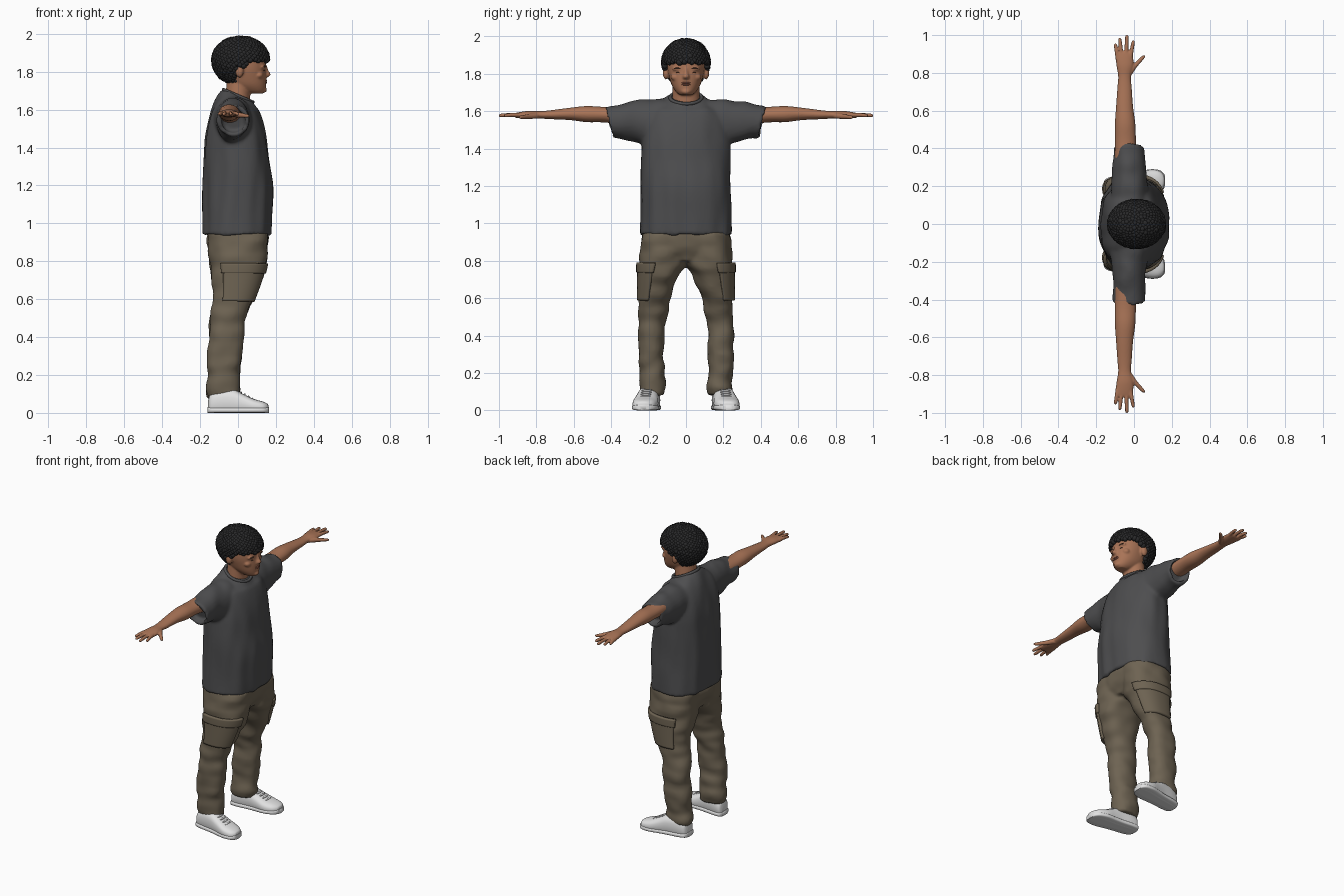
import bpy, bmesh, math
from mathutils import Vector, noise

cube = bpy.data.objects.get("Cube")
if cube:
    bpy.data.objects.remove(cube, do_unlink=True)


def material(name, r, g, b):
    m = bpy.data.materials.new(name)
    m.use_nodes = True
    m.diffuse_color = (r, g, b, 1)
    node = next(n for n in m.node_tree.nodes if n.type == 'BSDF_PRINCIPLED')
    node.inputs["Base Color"].default_value = (r, g, b, 1)
    node.inputs["Roughness"].default_value = 0.8
    return m


SKIN = material("warm skin", .40, .175, .095)
LIP = material("lip brown", .28, .10, .065)
HAIR = material("black hair", .022, .022, .023)
BROW = material("brow brown", .10, .045, .028)
SHIRT = material("charcoal cotton", .075, .075, .078)
CLOTH = material("khaki cloth", .155, .125, .085)
WHITE = material("shoe white", .76, .76, .76)


def refine(rings, k=6):
    """Catmull-Rom smoothing between (t, c1, c2, r1, r2[, tilt]) stations."""
    rings = [tuple(r) + (0,) * (6 - len(r)) for r in rings]
    out = []
    for i in range(len(rings) - 1):
        a, b, c, d = (rings[max(0, min(len(rings) - 1, i + j))] for j in (-1, 0, 1, 2))
        for j in range(k):
            u = j / k
            out.append(tuple(q + .5 * u * (r - p + u * (2*p - 5*q + 4*r - s + u * (3*(q - r) + s - p)))
                             for p, q, r, s in zip(a, b, c, d)))
    return out + [rings[-1]]


def ring_point(ring, th, axis, p=2, off=0):
    t, c1, c2, r1, r2, tilt = ring
    c, s = math.cos(th), math.sin(th)
    u = (r1 + off) * math.copysign(abs(c) ** (2 / p), c)
    v = (r2 + off) * math.copysign(abs(s) ** (2 / p), s)
    t += tilt * (u if axis == 'z' else v)
    return Vector({'z': (c1 + u, c2 + v, t), 'y': (c1 + u, t, c2 + v), 'x': (t, c1 + u, c2 + v)}[axis])


def loft(bm, rings, axis='z', side=1, p=2, n=40, recess=0):
    """Closed tube through the stations; recess hollows the last end."""
    rings = refine(rings)
    if recess:
        t, c1, c2, r1, r2, tilt = rings[-1]
        rings += [(t, c1, c2, r1 - .02, r2 - .02, tilt),
                  (t + recess, c1, c2, r1 - .022, r2 - .022, tilt)]
    rows = []
    for ring in rings:
        row = []
        for i in range(n):
            co = ring_point(ring, math.tau * i / n, axis, p)
            co.y *= side
            row.append(bm.verts.new(co))
        rows.append(row)
    for a, b in zip(rows, rows[1:]):
        for i in range(n):
            bm.faces.new((a[i], a[(i + 1) % n], b[(i + 1) % n], b[i]))
    bm.faces.new(rows[0])
    bm.faces.new(rows[-1])


def ball(bm, centre, radii, sub=3):
    res = bmesh.ops.create_icosphere(bm, subdivisions=sub, radius=1)
    for v in res["verts"]:
        v.co = Vector(centre) + Vector([a * b for a, b in zip(v.co, radii)])


def finish(name, bm, mat, voxel=0, folds=0, freq=(1, 1, 1), smooth=3):
    bmesh.ops.recalc_face_normals(bm, faces=bm.faces)
    bm.normal_update()
    if folds:
        for v in bm.verts:
            v.co += v.normal * folds * noise.noise(Vector([a * f for a, f in zip(v.co, freq)]))
    for f in bm.faces:
        f.smooth = True
    me = bpy.data.meshes.new(name)
    bm.to_mesh(me)
    bm.free()
    me.materials.append(mat)
    ob = bpy.data.objects.new(name, me)
    bpy.context.collection.objects.link(ob)
    if voxel:
        rm = ob.modifiers.new("fuse", 'REMESH')
        rm.mode, rm.voxel_size, rm.use_smooth_shade = 'VOXEL', voxel, True
        sm = ob.modifiers.new("soften", 'SMOOTH')
        sm.factor, sm.iterations = .5, smooth
    return ob


# Head with neck, nose, brow ridge, chin and ears
bm = bmesh.new()
loft(bm, [(1.685, .095, 0, .035, .03), (1.70, .075, 0, .068, .05), (1.73, .052, 0, .096, .072),
          (1.77, .038, 0, .112, .087), (1.81, .033, 0, .115, .097), (1.85, .028, 0, .12, .1),
          (1.90, .02, 0, .12, .1), (1.95, .01, 0, .08, .07)], p=2.2)
loft(bm, [(1.58, -.015, 0, .075, .085), (1.66, -.003, 0, .066, .074), (1.78, .01, 0, .066, .07)])
loft(bm, [(1.83, .142, 0, .012, .01), (1.805, .148, 0, .014, .011), (1.785, .152, 0, .021, .018),
          (1.772, .144, 0, .016, .017)], n=20)
ball(bm, (.133, 0, 1.705), (.02, .026, .017))
for s in (1, -1):
    ball(bm, (.125, s * .04, 1.826), (.021, .034, .011))
    ball(bm, (.11, s * .055, 1.782), (.024, .026, .02))
    ball(bm, (.008, s * .107, 1.803), (.022, .017, .034))
finish("head", bm, SKIN, .006, smooth=2)

bm = bmesh.new()
for dz in (.005, -.005):
    ball(bm, (.143, 0, 1.747 + dz), (.011, .024, .006))
finish("lips", bm, LIP)
bm = bmesh.new()
for s in (1, -1):
    ball(bm, (.138, s * .042, 1.828), (.009, .024, .005))
    ball(bm, (.137, s * .039, 1.806), (.005, .014, .003))
finish("brows_and_eyes", bm, BROW)

# Curly hair: small curls spread evenly over the scalp above the hairline
bm = bmesh.new()
COUNT = 850
for i in range(COUNT):
    h = 1 - 2 * (i + .5) / COUNT
    r, a = math.sqrt(1 - h * h), i * 2.39996
    x = .014 + .140 * r * math.cos(a)
    y = .117 * r * math.sin(a)
    z = 1.862 + h * (.113 if h > 0 else .125)
    line = 1.86 if x > .05 else 1.83 if x > -.01 else 1.74
    if z > line:
        size = .017 + .004 * noise.noise(Vector((x, y, z)) * 90)
        ball(bm, (x, y, z), (size,) * 3, 2)
finish("curly_hair", bm, HAIR)

# T-shirt: hollow-hemmed body fused with both sleeves
bm = bmesh.new()
loft(bm, [(1.675, 0, 0, .08, .083, -.4), (1.65, -.003, 0, .1, .125, -.3), (1.615, -.01, 0, .122, .185, -.1),
          (1.55, -.013, 0, .142, .22), (1.45, -.011, 0, .161, .234), (1.35, -.006, 0, .172, .237),
          (1.2, .002, 0, .185, .238), (1.05, -.003, 0, .185, .242), (.937, -.007, 0, .183, .247)],
     p=2.3, n=72, recess=.04)
for s in (1, -1):
    loft(bm, [(.08, -.02, 1.55, .11, .11), (.2, -.024, 1.542, .098, .122), (.3, -.026, 1.547, .088, .103),
              (.41, -.024, 1.541, .083, .083, .25)], 'y', s, recess=-.04)
finish("tee_shirt", bm, SHIRT, .011, .011, (13, 13, 3.5), 2)

bpy.ops.mesh.primitive_torus_add(major_radius=.084, minor_radius=.0095, major_segments=48, minor_segments=10,
                                 location=(.001, 0, 1.672), rotation=(0, .4, 0))
collar = bpy.context.object
collar.name = "shirt_collar"
collar.data.materials.append(SHIRT)
bpy.ops.object.shade_smooth()

# Trousers: seat and two legs fused
LEG = [(.95, 0, .117, .158, .117), (.80, 0, .124, .149, .125), (.72, -.005, .143, .135, .107),
       (.60, -.022, .168, .108, .083), (.50, -.052, .178, .094, .073), (.40, -.062, .189, .089, .068),
       (.25, -.072, .185, .088, .069), (.17, -.075, .181, .08, .067), (.12, -.078, .181, .086, .071),
       (.08, -.078, .18, .078, .066)]
bm = bmesh.new()
loft(bm, [(1.0, 0, 0, .15, .22), (.92, 0, 0, .16, .235), (.85, 0, 0, .15, .225), (.80, 0, 0, .12, .15)], p=2.4)
for s in (1, -1):
    loft(bm, LEG, side=s, p=2.3, n=56)
finish("cargo_trousers", bm, CLOTH, .011, .013, (9, 9, 16), 2)


# Cargo pocket panels follow the leg surface
def panel(name, side, low, high, off, first, last):
    bm = bmesh.new()
    rows = []
    for ring in refine(LEG, 10):
        if low < ring[0] < high:
            row = []
            for i in range(19):
                co = ring_point(ring, math.radians(first + (last - first) * i / 18), 'z', 2.3, off)
                co.y *= side
                row.append(bm.verts.new(co))
            rows.append(row)
    for a, b in zip(rows, rows[1:]):
        for i in range(18):
            bm.faces.new((a[i], a[i + 1], b[i + 1], b[i]))
    ob = finish(name, bm, CLOTH)
    mod = ob.modifiers.new("thickness", 'SOLIDIFY')
    mod.thickness, mod.offset = .022, 0


FINGERS = [(-.086, -.098, .955), (-.064, -.075, .985), (-.042, -.038, 1.0), (-.02, -.004, .972)]
for side, s in (("left", 1), ("right", -1)):
    panel(side + "_cargo_pocket", s, .58, .75, 0, 18, 118)
    panel(side + "_pocket_flap", s, .73, .795, .005, 14, 122)

    # Arm, palm, fingers and thumb
    bm = bmesh.new()
    loft(bm, [(.28, -.04, 1.575, .06, .055), (.43, -.045, 1.581, .056, .042), (.53, -.047, 1.584, .054, .043),
              (.62, -.05, 1.585, .045, .033), (.72, -.05, 1.581, .038, .024), (.78, -.05, 1.58, .034, .02),
              (.84, -.048, 1.58, .045, .021), (.90, -.052, 1.578, .046, .015), (.915, -.052, 1.577, .04, .01)],
         'y', s)
    for base, tip, end in FINGERS:
        mid = (base + tip) / 2
        loft(bm, [(.87, base, 1.579, .0115, .012), (.5 * (.87 + end), mid, 1.58, .0105, .011),
                  (end - .008, tip, 1.577, .009, .009), (end, tip, 1.576, .004, .004)], 'y', s, n=14)
    loft(bm, [(.79, -.03, 1.576, .018, .015), (.835, .003, 1.572, .016, .014), (.865, .03, 1.569, .015, .011),
              (.885, .048, 1.567, .012, .009), (.893, .054, 1.567, .005, .004)], 'y', s, n=16)
    finish(side + "_arm", bm, SKIN, .005, smooth=1)

    # Sneaker: upper, sole slab and laces
    shape = [(-.158, .06, .028), (-.145, .10, .048), (-.10, .125, .056), (-.03, .125, .058), (.02, .103, .062),
             (.08, .075, .068), (.13, .06, .058), (.155, .048, .036), (.161, .035, .015)]
    bm = bmesh.new()
    loft(bm, [(x, .207 + .13 * x, top * .46, w, top * .54) for x, top, w in shape], 'x', s, p=2.6, n=24)
    loft(bm, [(x * 1.02, .207 + .13 * x, .015, w + .004, .015) for x, top, w in shape], 'x', s, p=4, n=24)
    for v in bm.verts:
        v.co.z = max(v.co.z, 0)
    for i in range(4):
        x = .015 + .02 * i
        ball(bm, (x, s * (.207 + .13 * x), .107 - .011 * i), (.006, .03, .006), 2)
    finish(side + "_sneaker", bm, WHITE)
